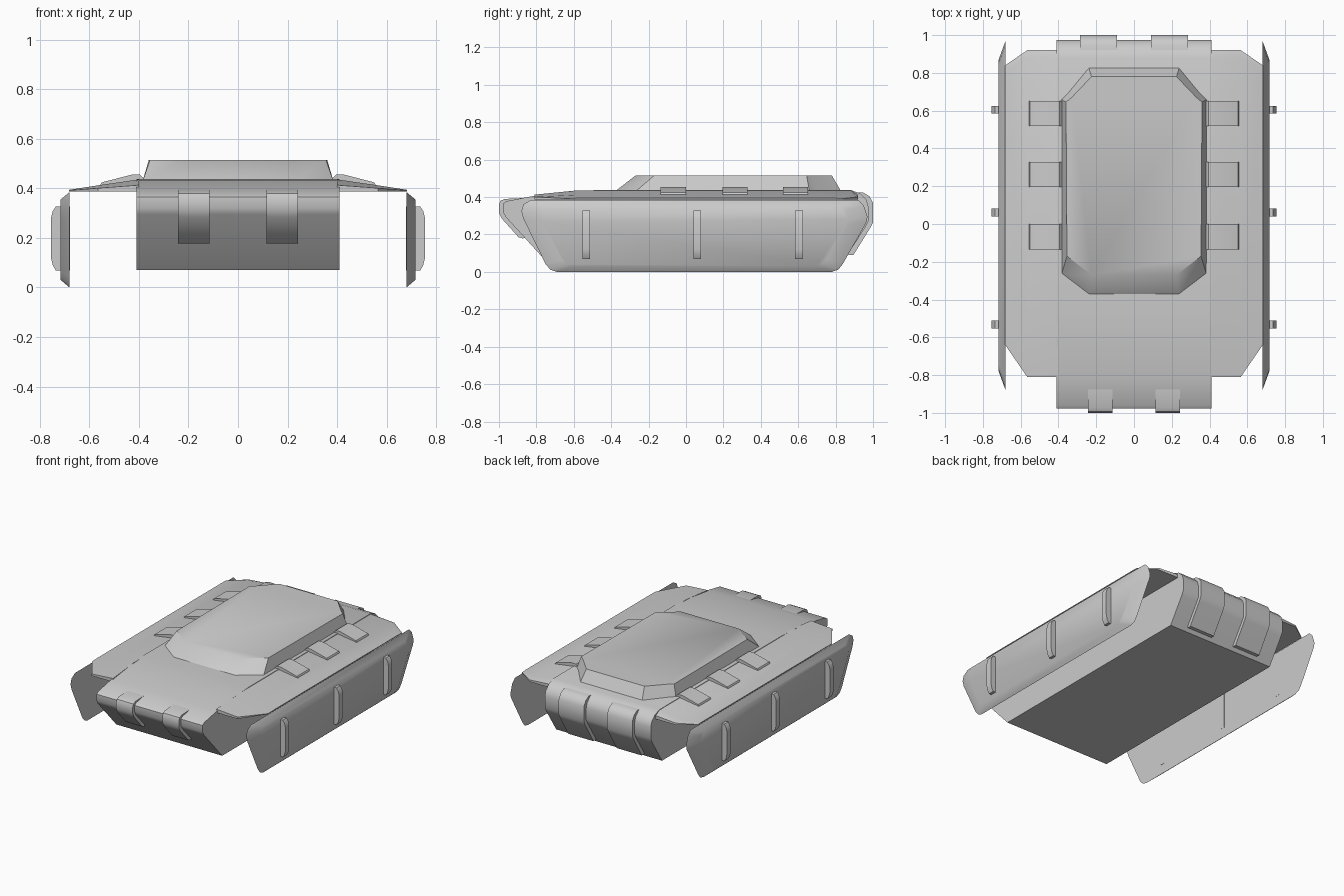
import bpy, bmesh, math


def loft(name, rings):
    """Join matching rings of 3D points and cap both ends."""
    bm = bmesh.new()
    vs = [[bm.verts.new(p) for p in r] for r in rings]
    for a, b in zip(vs, vs[1:]):
        for i in range(len(a)):
            j = (i + 1) % len(a)
            bm.faces.new((a[i], a[j], b[j], b[i]))
    bm.faces.new(vs[0])
    bm.faces.new(vs[-1])
    bmesh.ops.recalc_face_normals(bm, faces=bm.faces)
    me = bpy.data.meshes.new(name)
    bm.to_mesh(me)
    bm.free()
    ob = bpy.data.objects.new(name, me)
    bpy.context.collection.objects.link(ob)
    bpy.ops.object.select_all(action='DESELECT')
    ob.select_set(True)
    bpy.context.view_layer.objects.active = ob
    bpy.ops.object.shade_smooth_by_angle(angle=math.radians(40))
    return ob


def along_x(name, yz, x0, x1):
    return loft(name, [[(x, y, z) for y, z in yz] for x in (x0, x1)])


def along_y(name, xz, y0, y1):
    return loft(name, [[(x, y, z) for x, z in xz] for y in (y0, y1)])


def mirror(ob):
    m = ob.modifiers.new("mirror", 'MIRROR')
    m.use_mirror_merge = False
    return ob


# main hull
hull = [(-0.76, 0.07), (-0.965, 0.295), (-0.978, 0.32), (-0.978, 0.365),
        (-0.96, 0.378), (-0.82, 0.405), (-0.62, 0.432), (-0.45, 0.438),
        (0.88, 0.438), (0.93, 0.42), (0.965, 0.385), (0.975, 0.35),
        (0.975, 0.27), (0.96, 0.24), (0.85, 0.07)]
along_x("hull", hull, -0.41, 0.41)

# raised roof deck
deck_low = [(0.24, -0.38), (0.385, -0.27), (0.385, 0.66), (0.355, 0.69), (0.24, 0.83)]
deck_high = [(0.225, -0.27), (0.355, -0.17), (0.36, 0.645), (0.33, 0.67), (0.225, 0.78)]
rings = []
for half, z in ((deck_low, 0.43), (deck_high, 0.515)):
    rings.append([(x, y, z) for x, y in half] + [(-x, y, z) for x, y in reversed(half)])
loft("roof_deck", rings)

# front and rear hooks wrapped over the hull ends
front = [(-0.86, 0.395), (-0.97, 0.39), (-0.992, 0.38), (-1.0, 0.36), (-1.0, 0.315),
         (-0.985, 0.285), (-0.895, 0.185), (-0.87, 0.178), (-0.84, 0.2)]
mirror(along_x("front_hook", front, 0.115, 0.243))
rear = [(0.87, 0.42), (0.945, 0.425), (0.98, 0.405), (1.0, 0.37), (1.0, 0.265),
        (0.985, 0.235), (0.895, 0.09), (0.87, 0.09), (0.86, 0.11)]
mirror(along_x("rear_hook", rear, 0.09, 0.285))

# fenders sloping outward, thinner at the nose
rings = []
for x, y0, y1, top in ((0.40, -0.81, 0.92, 0.436), (0.565, -0.81, 0.92, 0.412),
                       (0.682, -0.64, 0.84, 0.394)):
    nose = 0.39 + (top - 0.39) * 0.5
    rings.append([(x, y0, 0.388), (x, y0, nose), (x, -0.58, top),
                  (x, y1 - 0.04, top), (x, y1, nose), (x, y1, 0.388)])
mirror(loft("fender", rings))

# clamps over the hull and fender joint
clamp = [(0.38, 0.40), (0.38, 0.44), (0.395, 0.455), (0.43, 0.455),
         (0.55, 0.424), (0.556, 0.415), (0.556, 0.40)]
for y in (-0.068, 0.262, 0.585):
    mirror(along_y("fender_clamp", clamp, y - 0.067, y + 0.067))

# side skirts with a bevelled outer face
skirt = [(-0.83, 0.385), (-0.87, 0.36), (-0.88, 0.325), (-0.87, 0.285), (-0.75, 0.04),
         (-0.725, 0.012), (-0.69, 0.0), (0.78, 0.0), (0.815, 0.012), (0.84, 0.045),
         (0.965, 0.265), (0.97, 0.295), (0.95, 0.355), (0.92, 0.385)]
inner = [(0.68, y, z) for y, z in skirt]
outer = [(0.717, 0.045 + (y - 0.045) * 0.89, 0.193 + (z - 0.193) * 0.84) for y, z in skirt]
mirror(loft("side_skirt", [inner, outer]))

# vertical ribs on the skirts
rib = [(0.679, 0.068), (0.735, 0.068), (0.748, 0.09), (0.755, 0.12),
       (0.755, 0.28), (0.748, 0.308), (0.735, 0.327), (0.679, 0.327)]
for y in (-0.533, 0.06, 0.605):
    mirror(along_y("skirt_rib", rib, y - 0.021, y + 0.021))
